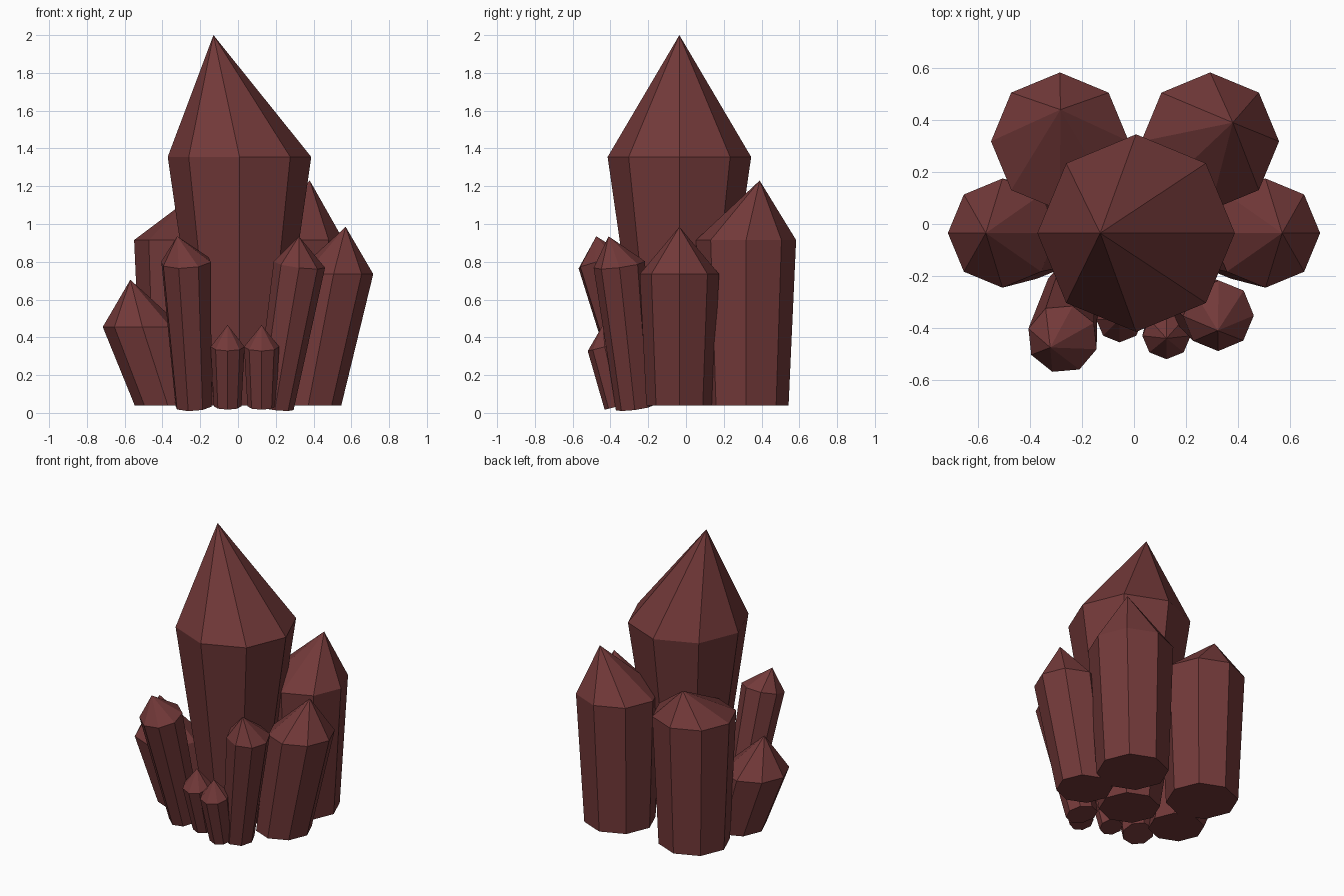
import bpy, bmesh, math
from mathutils import Vector

if "Cube" in bpy.data.objects:
    bpy.data.objects.remove(bpy.data.objects["Cube"])

# Single dark red stone colour
stone = bpy.data.materials.new("dark_red_crystal")
stone.diffuse_color = (0.17, 0.041, 0.041, 1)
stone.use_nodes = True
stone.node_tree.nodes["Principled BSDF"].inputs["Base Color"].default_value = stone.diffuse_color


def crystal(name, base, r0, shoulder, r1, apex, lean=(0, 0), turn=0):
    """Eight-sided tapered shaft with a pointed tip.
    lean = ring tilt as the axis slope in x and y."""
    bm = bmesh.new()
    axis = Vector((lean[0], lean[1], 1)).normalized()
    tilt = Vector((0, 0, 1)).rotation_difference(axis)

    def ring(centre, r):
        verts = []
        for i in range(8):
            a = math.radians(turn + 45 * i)
            offset = tilt @ Vector((r * math.cos(a), r * math.sin(a), 0))
            verts.append(bm.verts.new(Vector(centre) + offset))
        return verts

    low, high = ring(base, r0), ring(shoulder, r1)
    tip = bm.verts.new(apex)
    bm.faces.new(low[::-1])
    for i in range(8):
        j = (i + 1) % 8
        bm.faces.new((low[i], low[j], high[j], high[i]))
        bm.faces.new((high[i], high[j], tip))
    bmesh.ops.recalc_face_normals(bm, faces=bm.faces)
    mesh = bpy.data.meshes.new(name)
    bm.to_mesh(mesh)
    bm.free()
    mesh.materials.append(stone)
    bpy.context.collection.objects.link(bpy.data.objects.new(name, mesh))


# Large central crystal
crystal("main_crystal", (0.008, -0.035, 0.04), 0.19,
        (0.008, -0.035, 1.355), 0.38, (-0.13, -0.035, 2.0))

# Back pair
crystal("back_left_crystal", (-0.285, 0.318, 0.04), 0.225,
        (-0.285, 0.318, 0.915), 0.265, (-0.283, 0.44, 1.115))
crystal("back_right_crystal", (0.278, 0.318, 0.04), 0.225,
        (0.293, 0.318, 0.915), 0.265, (0.38, 0.39, 1.23))

# Side pair, splayed outward with level rings
for name, s, z in (("left_crystal", -1, 0.455), ("right_crystal", 1, 0.735)):
    crystal(name, (0.372 * s, -0.035, 0.04), 0.175,
            (0.506 * s, -0.035, z), 0.21, (0.57 * s, -0.035, z + 0.25))

# Front pair, leaning
crystal("front_left_crystal", (-0.235, -0.24, 0.035), 0.10,
        (-0.275, -0.442, 0.80), 0.137, (-0.322, -0.475, 0.935),
        lean=(-0.06, -0.26), turn=28)
crystal("front_right_crystal", (0.195, -0.272, 0.027), 0.10,
        (0.325, -0.353, 0.785), 0.137, (0.322, -0.41, 0.935),
        lean=(0.12, -0.13))

# Small front pair
crystal("small_left_crystal", (-0.055, -0.285, 0.035), 0.073,
        (-0.055, -0.368, 0.35), 0.09, (-0.055, -0.365, 0.465),
        lean=(0, -0.25))
crystal("small_right_crystal", (0.125, -0.358, 0.035), 0.075,
        (0.125, -0.43, 0.35), 0.093, (0.125, -0.44, 0.465),
        lean=(0, -0.25))
